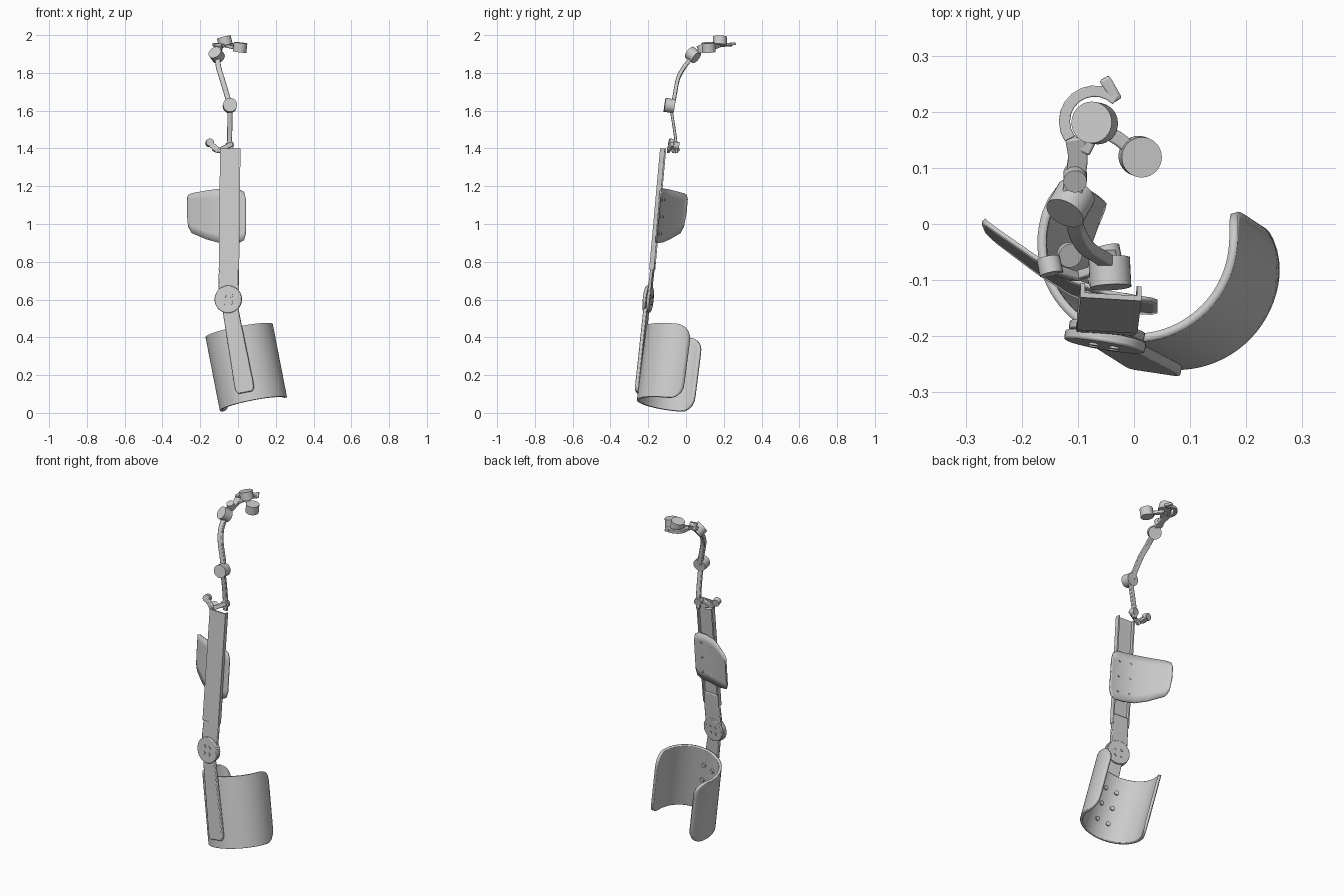
import bpy, bmesh, math
from mathutils import Vector as V, Matrix

cube = bpy.data.objects.get("Cube")
if cube:
    bpy.data.objects.remove(cube, do_unlink=True)

grey = bpy.data.materials.new("light grey")
grey.use_nodes = True
COLOR = (0.6, 0.6, 0.6, 1)
grey.diffuse_color = COLOR
grey.node_tree.nodes["Principled BSDF"].inputs["Base Color"].default_value = COLOR
parts = []


def finish(name, bm, bevel=0.0, solid=0.0):
    bmesh.ops.recalc_face_normals(bm, faces=bm.faces)
    mesh = bpy.data.meshes.new(name)
    bm.to_mesh(mesh)
    bm.free()
    mesh.materials.append(grey)
    ob = bpy.data.objects.new(name, mesh)
    bpy.context.collection.objects.link(ob)
    if solid:
        mod = ob.modifiers.new("Solidify", 'SOLIDIFY')
        mod.thickness, mod.offset = solid, 0
    if bevel:
        mod = ob.modifiers.new("Bevel", 'BEVEL')
        mod.width, mod.segments = bevel, 2
        mod.limit_method = 'ANGLE'
    parts.append(ob)
    return ob


def cylinder(name, center, axis, radius, depth, sides=32, bevel=0.0):
    bm = bmesh.new()
    rot = V(axis).to_track_quat('Z', 'Y').to_matrix().to_4x4()
    bmesh.ops.create_cone(bm, cap_ends=True, segments=sides, radius1=radius,
                          radius2=radius, depth=depth,
                          matrix=Matrix.Translation(center) @ rot)
    return finish(name, bm, bevel)


def loft(name, rings, bevel=0.0):
    """Skin closed rings of points and cap both ends."""
    bm = bmesh.new()
    loops = [[bm.verts.new(p) for p in ring] for ring in rings]
    n = len(loops[0])
    for a, b in zip(loops, loops[1:]):
        for i in range(n):
            j = (i + 1) % n
            bm.faces.new((a[i], a[j], b[j], b[i]))
    bm.faces.new(loops[0])
    bm.faces.new(loops[-1])
    return finish(name, bm, bevel)


def bar(name, path, widths, thick, normal, bevel=0.004):
    """Flat bar along a path; normal is the direction its broad face looks."""
    pts = [V(p) for p in path]
    if not isinstance(widths, (list, tuple)):
        widths = [widths] * len(pts)
    rings = []
    for i, p in enumerate(pts):
        t = (pts[min(i + 1, len(pts) - 1)] - pts[max(i - 1, 0)]).normalized()
        side = t.cross(V(normal)).normalized()
        up = side.cross(t)
        s, u = side * widths[i] / 2, up * thick / 2
        rings.append([p - s - u, p + s - u, p + s + u, p - s + u])
    return loft(name, rings, bevel)


def smooth_path(pts, steps=5):
    """Catmull-Rom through a few points."""
    p = [V(q) for q in pts]
    p = [2 * p[0] - p[1]] + p + [2 * p[-1] - p[-2]]
    out = []
    for a, b, c, d in zip(p, p[1:], p[2:], p[3:]):
        for k in range(steps):
            t = k / steps
            out.append(0.5 * (2 * b + (c - a) * t + (2 * a - 5 * b + 4 * c - d) * t**2
                              + (3 * b - a - 3 * c + d) * t**3))
    return out + [p[-2]]


def sheet(name, point, cols, rows, thick):
    """Thin curved shell from a function of two 0..1 parameters."""
    bm = bmesh.new()
    g = [[bm.verts.new(point(i / cols, j / rows)) for i in range(cols + 1)]
         for j in range(rows + 1)]
    for a, b in zip(g, g[1:]):
        for i in range(cols):
            bm.faces.new((a[i], a[i + 1], b[i + 1], b[i]))
    return finish(name, bm, solid=thick)


# Upper arm cuff: open, tilted tube with rounded corners
up = V((-0.19, 0.125, 0.975)).normalized()
e1 = V((0.98, 0, 0.19)).normalized()
e2 = up.cross(e1).normalized()
base, height, radius, corner = V((0.082, -0.08, 0.046)), 0.4, 0.174, 0.075


def on_cuff(deg, h, r):
    a = math.radians(deg)
    return base + (e1 * math.cos(a) + e2 * math.sin(a)) * r + up * h


def cuff_point(s, t):
    h = height * (1 - math.cos(math.pi * t)) / 2
    gap = max(0, corner - min(h, height - h))
    inset = math.degrees((corner - math.sqrt(corner**2 - gap**2)) / radius)
    return on_cuff(-222 + inset + s * (242 - 2 * inset), h, radius)


sheet("arm_cuff", cuff_point, 40, 16, 0.015)
for h in (0.1, 0.2, 0.3):
    for deg in (-112, -88):
        p = on_cuff(deg, h, 0.164)
        cylinder("cuff_bolt", p, base + up * h - p, 0.013, 0.012, 12)

# Lower strut and elbow hinge
hinge, face = V((-0.05, -0.2, 0.6)), V((-0.17, -1, 0.1)).normalized()
bar("lower_strut", [(-0.05, -0.205, 0.6), (-0.035, -0.213, 0.52), (0.03, -0.25, 0.16),
                    (0.036, -0.254, 0.125), (0.039, -0.256, 0.108)],
    [0.08, 0.085, 0.102, 0.1, 0.075], 0.02, face)
cylinder("hinge_front_disc", hinge + face * 0.009, face, 0.073, 0.018, 40, 0.004)
cylinder("hinge_back_disc", hinge - face * 0.01, face, 0.068, 0.016, 40, 0.003)
u = face.cross(V((0, 0, 1))).normalized()
w = u.cross(face)
for side in (-1, 1):
    for k in range(4):
        a = math.radians(45 + 90 * k)
        p = hinge + (u * math.cos(a) + w * math.sin(a)) * 0.026
        cylinder("hinge_bolt", p + face * 0.018 * side, face, 0.009, 0.008, 12)

# Forearm: solid root and open channel rail
bar("forearm_root", [(-0.048, -0.174, 0.82), (-0.048, -0.177, 0.77), (-0.05, -0.187, 0.68),
                     (-0.052, -0.192, 0.6)], [0.09, 0.105, 0.108, 0.1], 0.016, (0.08, 1, -0.09))
section = [(-0.054, 0), (0.054, 0), (0.054, 0.026), (0.046, 0.026),
           (0.046, 0.009), (-0.046, 0.009), (-0.046, 0.026), (-0.054, 0.026)]
loft("forearm_channel", [[(cx + x, cy + y - 0.06 * x, z) for x, y in section]
                         for cx, cy, z in ((-0.048, -0.192, 0.76), (-0.041, -0.134, 1.4))])

# Forearm support plate: x, y, low z, high z along its width
outline = [(-0.268, 0, 1.06, 1.13), (-0.262, -0.008, 0.985, 1.153), (-0.243, -0.023, 0.952, 1.163),
           (-0.17, -0.075, 0.92, 1.176), (-0.11, -0.112, 0.903, 1.185), (-0.05, -0.134, 0.9, 1.188),
           (0.005, -0.143, 0.9, 1.185), (0.032, -0.146, 0.915, 1.17), (0.042, -0.146, 0.95, 1.13)]


def plate_point(s, t):
    x, y, lo, hi = outline[round(s * (len(outline) - 1))]
    z = lo + (hi - lo) * t
    return V((x, y + 0.09 * (z - 1.05), z))


sheet("support_plate", plate_point, len(outline) - 1, 6, 0.008)
for x in (-0.08, -0.01):
    for z in (0.95, 1.04, 1.13):
        y = -0.126 - 0.19 * (x + 0.08) + 0.09 * (z - 1.05)
        cylinder("plate_rivet", (x, y, z), (0.2, 1, 0), 0.007, 0.016, 10)

# Wrist bracket at the end of the rail
front = (0, -1, 0)
bar("bracket_outer_arm", [(-0.152, -0.078, 1.43), (-0.1, -0.095, 1.385)], 0.03, 0.016, front)
bar("bracket_inner_arm", [(-0.11, -0.095, 1.385), (-0.03, -0.07, 1.425)], 0.024, 0.016, front)
cylinder("bracket_knob", (-0.15, -0.075, 1.43), (0.2, -1, 0.2), 0.021, 0.03, 20)
cylinder("bracket_pin", (-0.115, -0.055, 1.39), (0.3, -0.3, 1), 0.022, 0.012, 20)
cylinder("link_pivot", (-0.045, -0.055, 1.415), (0.2, -1, 0.2), 0.022, 0.03, 20)

# Hand linkage
bar("wrist_link", smooth_path([(-0.047, -0.05, 1.375), (-0.045, -0.055, 1.45),
                               (-0.043, -0.068, 1.54), (-0.043, -0.08, 1.615)]),
    0.027, 0.015, front, 0.003)
cylinder("wrist_motor", (-0.043, -0.087, 1.627), (0.05, -1, 0.15), 0.037, 0.052)
bar("curved_link", smooth_path([(-0.045, -0.07, 1.63), (-0.058, -0.06, 1.68), (-0.085, -0.042, 1.77),
                                (-0.103, -0.01, 1.83), (-0.108, 0.03, 1.88)]),
    0.028, 0.02, front, 0.003)
cylinder("middle_motor", (-0.113, 0.037, 1.895), (-0.4, -0.7, 0.55), 0.036, 0.05)
bar("upper_link", smooth_path([(-0.112, 0.045, 1.905), (-0.105, 0.085, 1.92),
                               (-0.1, 0.12, 1.933), (-0.105, 0.155, 1.945)]),
    0.035, 0.022, (0, -0.4, 1), 0.003)
cylinder("upper_pivot", (-0.105, 0.083, 1.93), (0, -0.4, 1), 0.021, 0.04, 20)
bar("palm_link", [(-0.095, 0.13, 1.94), (-0.07, 0.18, 1.95)], 0.035, 0.018, (0, 0, 1))
cylinder("top_motor", (-0.07, 0.18, 1.968), (-0.25, 0.05, 1), 0.037, 0.046)
bar("cross_link", [(-0.065, 0.175, 1.945), (-0.025, 0.15, 1.935), (0.012, 0.12, 1.93)],
    0.025, 0.018, (0, 0, 1))
cylinder("side_motor", (0.011, 0.12, 1.935), (0.12, -0.05, 1), 0.036, 0.05)

# Open hook around the top motor
arc = [(-0.07 + 0.054 * math.cos(a), 0.183 + 0.054 * math.sin(a), 1.95)
       for a in (math.radians(215 - 17 * k) for k in range(11))]
bar("hook", arc, 0.02, 0.018, (0, 0, 1), 0.002)
bar("hook_tip", [(-0.03, 0.22, 1.951), (-0.053, 0.26, 1.955)], 0.02, 0.014, (0, 0, 1))

# Smooth shading that keeps sharp edges
bpy.ops.object.select_all(action='DESELECT')
for ob in parts:
    ob.select_set(True)
bpy.context.view_layer.objects.active = parts[0]
bpy.ops.object.shade_smooth_by_angle(angle=math.radians(35))
